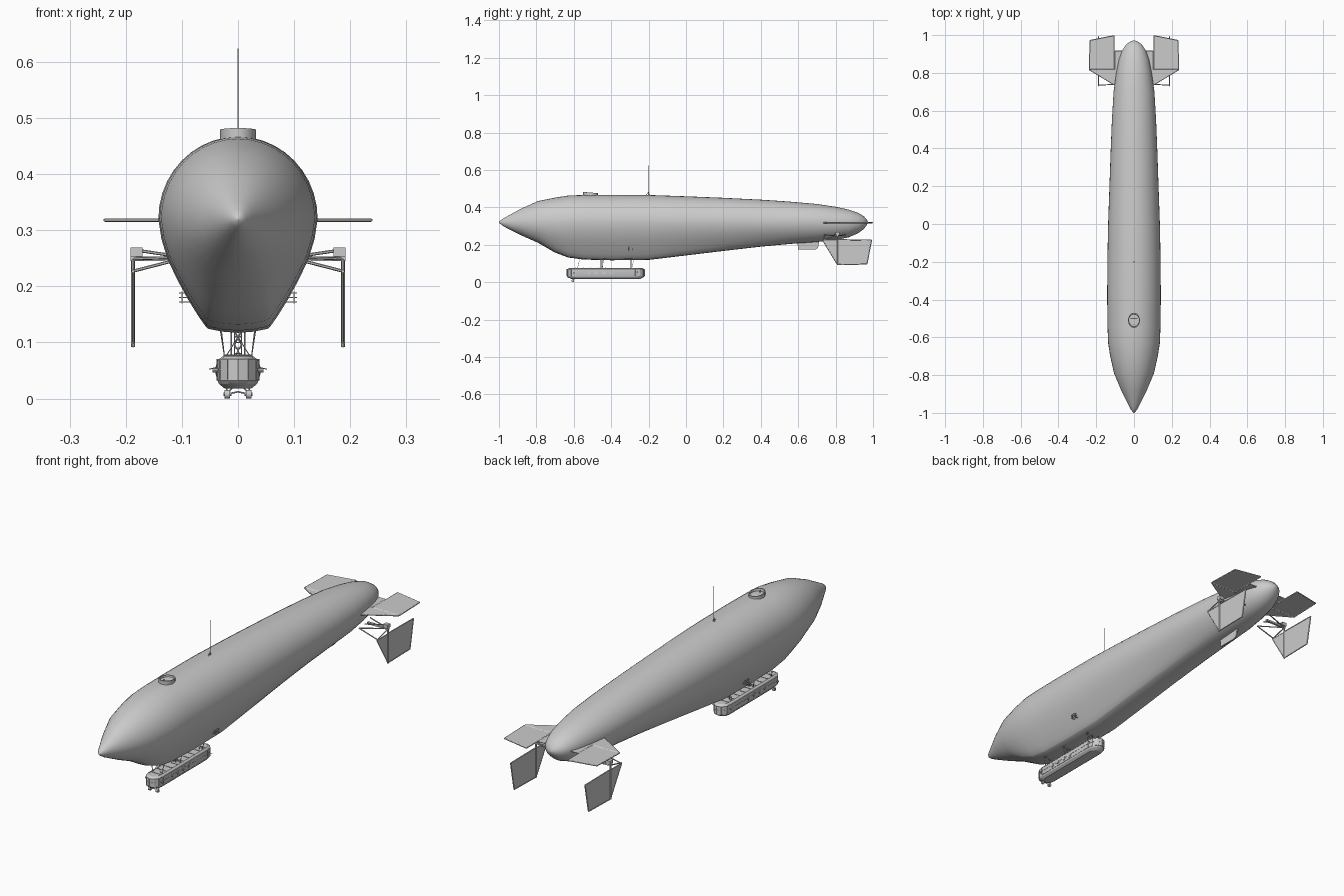
import bpy, bmesh
from math import sin, cos, pi, radians
from mathutils import Vector, Matrix


def finish(name, bm, angle=35):
    bmesh.ops.recalc_face_normals(bm, faces=bm.faces)
    for f in bm.faces:
        f.smooth = True
    for e in bm.edges:
        e.smooth = len(e.link_faces) == 2 and e.calc_face_angle(0) < radians(angle)
    me = bpy.data.meshes.new(name)
    bm.to_mesh(me)
    bm.free()
    ob = bpy.data.objects.new(name, me)
    bpy.context.collection.objects.link(ob)
    return ob


def loft(name, rings, angle=35):
    bm = bmesh.new()
    vs = [[bm.verts.new(p) for p in r] for r in rings]
    n = len(vs[0])
    for a, b in zip(vs, vs[1:]):
        for i in range(n):
            j = (i + 1) % n
            bm.faces.new((a[i], a[j], b[j], b[i]))
    bm.faces.new(vs[0])
    bm.faces.new(vs[-1])
    return finish(name, bm, angle)


def add_rod(bm, a, b, r, sides=6):
    a, b = Vector(a), Vector(b)
    d = b - a
    m = Matrix.Translation((a + b) / 2) @ d.to_track_quat('Z', 'Y').to_matrix().to_4x4()
    bmesh.ops.create_cone(bm, cap_ends=True, segments=sides, radius1=r, radius2=r,
                          depth=d.length, matrix=m)


def rods(name, segs, r, mirror=False, sides=6):
    bm = bmesh.new()
    for a, b in segs:
        for s in ((1, -1) if mirror else (1,)):
            add_rod(bm, (a[0] * s, a[1], a[2]), (b[0] * s, b[1], b[2]), r, sides)
    return finish(name, bm, 50 if sides < 8 else 35)


def box(name, c, size):
    bm = bmesh.new()
    bmesh.ops.create_cube(bm, matrix=Matrix.Translation(c) @ Matrix.Diagonal((*size, 1)))
    return finish(name, bm)


def plate(name, pts, axis, thick):
    d = Vector(axis) * thick / 2
    return loft(name, [[Vector(p) - d for p in pts], [Vector(p) + d for p in pts]])


def framed(name, pts, axis, r=0.003):
    # thin covered panel with a tubular edge frame
    plate(name + "_panel", pts, axis, 0.003)
    rods(name + "_frame", list(zip(pts, pts[1:] + pts[:1])), r)


# Envelope: y, top z, bottom z, half width, keel shape amount
ZC = 0.32
STATIONS = [(-1, .322, .318, .002, 0), (-.985, .336, .305, .015, 0), (-.96, .35, .29, .028, 0),
            (-.88, .394, .25, .068, 0), (-.79, .434, .21, .106, .1), (-.70, .452, .158, .126, .6),
            (-.63, .463, .132, .137, .9), (-.55, .466, .121, .140, 1), (-.40, .467, .117, .142, 1),
            (-.20, .466, .119, .141, 1), (0, .459, .143, .137, .9), (.2, .451, .167, .130, .75),
            (.4, .441, .190, .123, .5), (.55, .431, .204, .117, .3), (.7, .418, .215, .108, .1),
            (.8, .403, .226, .094, 0), (.87, .388, .240, .080, 0), (.92, .371, .261, .062, 0),
            (.95, .353, .284, .042, 0), (.965, .337, .302, .022, 0), (.972, .323, .317, .004, 0)]
KEEL = [(1, 0), (.96, -.18), (.88, -.36), (.765, -.53), (.625, -.71), (.5, -.85),
        (.40, -.95), (.37, -.965), (.19, -.99), (0, -1)]


def section(y, top, bot, w, k):
    half = [(w * sin(i * pi / 20), ZC + (top - ZC) * cos(i * pi / 20)) for i in range(10)]
    for i, (kx, kz) in enumerate(KEEL):
        a = i / 9 * pi / 2
        half.append((w * (kx * k + cos(a) * (1 - k)), ZC + (ZC - bot) * (kz * k - sin(a) * (1 - k))))
    half += [(-x, z) for x, z in half[-2:0:-1]]
    return [(x, y, z) for x, z in half]


loft("envelope", [section(*s) for s in STATIONS], 50)

# Gondola hull with rounded ends
GY = -0.43


def stadium(w, l, z):
    pts = []
    for end in (-1, 1):
        for i in range(7):
            a = i * pi / 6
            pts.append((-end * w * cos(a) * -1, GY + end * (l - w * 1.3 + w * 1.3 * sin(a)), z))
    return pts


loft("gondola", [stadium(.024, .185, .018), stadium(.034, .202, .026), stadium(.037, .208, .033),
                 stadium(.037, .208, .068), stadium(.026, .194, .076)], 25)
for z in (.033, .052, .069):
    loft("gondola_band", [stadium(.038, .209, z - .001), stadium(.038, .209, z + .001)], 25)

# Vertical frames around the gondola and roof ribs
posts = [((x, y, .034), (x, y, .069)) for x, y, z in stadium(.0375, .2085, 0)]
rods("gondola_posts", posts, .0011)
rods("roof_ribs", [((-.026, y, .077), (.026, y, .077)) for y in [-.59 + .04 * i for i in range(9)]], .0012)

# Portholes on both sides
bm = bmesh.new()
for s in (-1, 1):
    for y in (-.52, -.48, -.44, -.40):
        add_rod(bm, (s * .036, y, .05), (s * .0392, y, .05), .0105, 16)
        add_rod(bm, (s * .036, y, .05), (s * .0402, y, .05), .007, 16)
finish("portholes", bm)

# Side lamps and sensor rods
rods("side_lamps", [((.036, -.60, .05), (.045, -.60, .05))], .004, True, 10)
rods("side_rods", [((.037, -.26, .056), (.052, -.26, .052))], .0008, True)

# Landing wheels
rods("wheels", [((.014, -.605, .0075), (.024, -.605, .0075))], .0075, True, 16)
rods("wheel_hubs", [((.012, -.605, .0075), (.026, -.605, .0075))], .003, True, 8)
rods("wheel_struts", [((.019, -.605, .0085), (.008, -.595, .022)),
                      ((.019, -.605, .0085), (.021, -.59, .022)),
                      ((.019, -.605, .008), (0, -.605, .012))], .0014, True)

# Suspension wires and central access ladder
wires = []
for y in (-.58, -.45, -.29):
    wires += [((.024, y, .074), (.032, y, .125)), ((.022, y, .074), (-.006, y, .12)),
              ((.024, y, .074), (.03, y + .012, .125))]
rods("suspension_wires", wires, .0009, True)
ladder = []
for y in (-.455, -.445):
    ladder += [((.006, y, .074), (.006, y, .122)), ((-.006, y, .074), (.006, y, .096)),
               ((-.006, y, .096), (.006, y, .118))]
ladder += [((0, -.45, z), (.006, -.45, z)) for z in (.08, .09, .1, .11)]
rods("access_ladder", ladder, .001, True)
rods("suspension_posts", [((.012, -.295, .074), (.012, -.295, .122))], .0016, True)

# Side outriggers on the lower envelope
out = []
for z in (.172, .180, .188):
    out += [((.07, -.305, z), (.104, -.305, z)), ((.07, -.285, z), (.104, -.285, z)),
            ((.104, -.308, z), (.104, -.282, z)), ((.092, -.305, z), (.092, -.285, z))]
out += [((.1, y, .169), (.1, y, .191)) for y in (-.305, -.285)]
rods("side_outriggers", out, .0013, True)

# Top observation hatch with recessed floor
def oval(rx, ry, z, lift=0):
    return [(rx * cos(i * pi / 8), -.51 + ry * sin(i * pi / 8), z - lift * sin(i * pi / 8))
            for i in range(16)]


loft("top_hatch", [oval(.032, .04, .45), oval(.032, .04, .479, .003), oval(.028, .035, .479, .003),
                   oval(.027, .033, .470)])
rods("hatch_windscreen", [((0, -.53, .47), (0, -.53, .481)), ((0, -.50, .469), (.018, -.50, .469))], .002, True)

# Mast antenna
rods("antenna_base", [((0, -.2, .455), (0, -.2, .475))], .004, sides=10)
rods("antenna_mast", [((0, -.2, .465), (0, -.2, .624))], .0013)
rods("antenna_stay", [((0, -.215, .462), (0, -.2, .482))], .0014)

# Tail surfaces on both sides
for s in (-1, 1):
    side = "right" if s > 0 else "left"
    framed(side + "_elevator", [(s * .105, .82, .318), (s * .237, .82, .318),
                                (s * .232, .972, .318), (s * .105, .997, .318)], (0, 0, 1))
    framed(side + "_stabilizer", [(s * .085, .725, .318), (s * .237, .817, .318),
                                  (s * .1, .817, .318), (s * .1, .915, .318),
                                  (s * .05, .915, .318)], (0, 0, 1))
    x = s * .187
    framed(side + "_rudder", [(x, .813, .227), (x, .992, .225), (x, .967, .097), (x, .813, .094)], (1, 0, 0))
    framed(side + "_vertical_fin", [(x, .73, .225), (x, .807, .225), (x, .807, .098)], (1, 0, 0), .0025)
    rods(side + "_rudder_post", [((x, .81, .092), (x, .81, .268))], .004, sides=10)
    box(side + "_actuator", (s * .181, .81, .261), (.022, .02, .016))
    box(side + "_boom", (s * .138, .81, .249), (.108, .010, .008))
rods("boom_struts", [((.09, .74, .252), (.188, .81, .249)), ((.07, .85, .252), (.188, .81, .249)),
                     ((.085, .79, .25), (.172, .81, .263)), ((.187, .73, .227), (.187, .81, .247)),
                     ((.09, .74, .252), (.187, .735, .227))], .0028, True)

# Ventral fin beneath the tail
plate("ventral_fin", [(0, .595, .22), (0, .715, .23), (0, .705, .182), (0, .69, .174), (0, .60, .174)],
      (1, 0, 0), .006)
